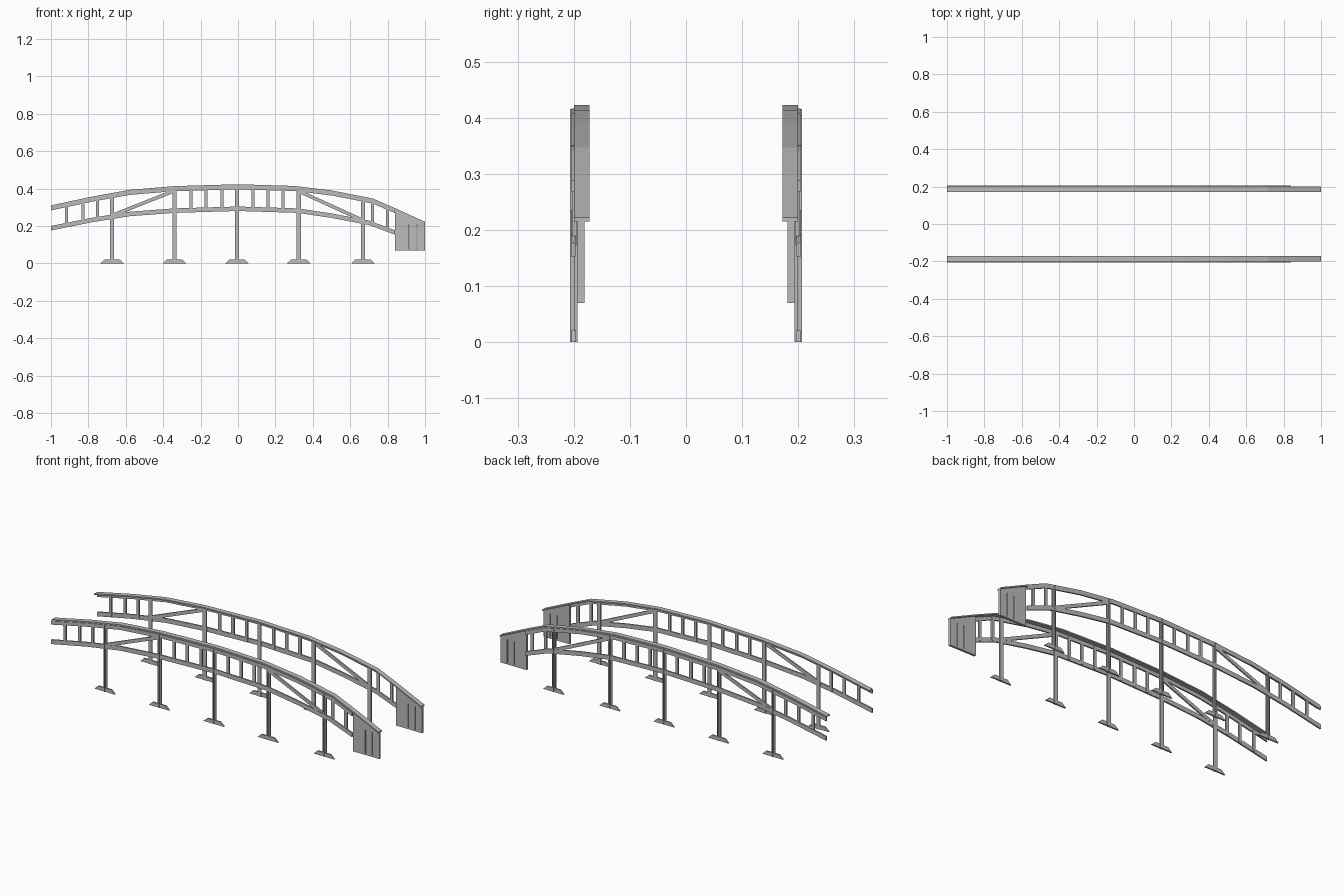
import bpy
import bmesh

cube = bpy.data.objects.get("Cube")
if cube:
    bpy.data.objects.remove(cube, do_unlink=True)

steel = bpy.data.materials.new("grey_steel")
steel.use_nodes = True
GREY = (0.5, 0.5, 0.5, 1)
steel.diffuse_color = GREY
steel.node_tree.nodes["Principled BSDF"].inputs["Base Color"].default_value = GREY

# Top line of the handrail and of the lower chord, as (x, z)
RAIL = [(-1, .31), (-.78, .357), (-.58, .393), (-.34, .413), (0, .423),
        (.3, .414), (.5, .39), (.72, .347), (.84, .295), (1, .222)]
LOWER = [(-1, .2), (-.78, .244), (-.58, .276), (-.34, .294), (0, .304),
         (.32, .294), (.5, .267), (.7, .229), (.84, .177)]
POSTS = [-.673, -.34, -.006, .325, .668]
BALUSTERS = [-.917, -.83, -.75, -.25, -.17, -.085, .08, .16, .24, .72, .8]
CAP = .007


def height(line, x):
    for (x0, z0), (x1, z1) in zip(line, line[1:]):
        if x <= x1:
            return z0 + (z1 - z0) * (x - x0) / (x1 - x0)
    return line[-1][1]


def build(name, outlines, y0, y1, side):
    """Extrude x-z outlines between two distances from the centre line."""
    bm = bmesh.new()
    for outline in outlines:
        near = [bm.verts.new((x, side * y0, z)) for x, z in outline]
        far = [bm.verts.new((x, side * y1, z)) for x, z in outline]
        bm.faces.new(near)
        bm.faces.new(far[::-1])
        for i in range(len(near)):
            j = (i + 1) % len(near)
            bm.faces.new((near[j], near[i], far[i], far[j]))
    bmesh.ops.recalc_face_normals(bm, faces=bm.faces)
    mesh = bpy.data.meshes.new(name)
    bm.to_mesh(mesh)
    bm.free()
    mesh.materials.append(steel)
    bpy.context.collection.objects.link(bpy.data.objects.new(name, mesh))


def strip(line, depth, drop=0):
    top = [(x, z - drop) for x, z in line]
    return top + [(x, z - depth) for x, z in reversed(top)]


def upright(x, width, low, high):
    a, b = x - width / 2, x + width / 2
    return [(a, low), (b, low), (b, high), (a, high)]


def foot(x):
    return [(x - .063, 0), (x + .063, 0), (x + .04, .021), (x - .04, .021)]


for label, side in (("front", -1), ("back", 1)):
    # Handrail cap, with the upper chord beneath it and the lower chord
    build(label + "_handrail", [strip(RAIL, CAP)], .172, .2, side)
    build(label + "_upper_chord", [strip(RAIL[:-1], .02, CAP)], .196, .204, side)
    build(label + "_lower_chord", [strip(LOWER, .024)], .197, .205, side)

    # Balusters
    build(label + "_balusters",
          [upright(x, .016, height(LOWER, x) - .02, height(RAIL, x) - .012)
           for x in BALUSTERS], .195, .203, side)

    # Posts: flat plate with a thin outward rib, on splayed feet
    for part, width, y0, y1 in (("plates", .022, .193, .2), ("ribs", .005, .199, .207)):
        build(label + "_post_" + part,
              [upright(x, width, 0, height(RAIL, x) - CAP) for x in POSTS], y0, y1, side)
    build(label + "_feet", [foot(x) for x in POSTS], .196, .204, side)

    # Diagonal braces in the bays beside the middle
    braces = []
    for low, high in ((POSTS[0], POSTS[1]), (POSTS[4], POSTS[3])):
        zl, zh = height(LOWER, low) + .005, height(RAIL, high) - .015
        braces.append([(low, zl), (high, zh), (high, zh - .02), (low, zl - .02)])
    build(label + "_braces", braces, .196, .204, side)

    # End panel: boards with narrow slits, closed at the top and bottom
    edges = [.84, .915, .957, 1]
    panel = [upright(.92, .16, .07, .078),
             [(.84, .208), (1, .208), (1, .215), (.84, .288)]]
    for a, b in zip(edges, edges[1:]):
        left = a + (.002 if a > .84 else 0)
        right = b - (.002 if b < 1 else 0)
        panel.append(upright((left + right) / 2, right - left, .078, .208))
    build(label + "_end_panel", panel, .181, .193, side)
